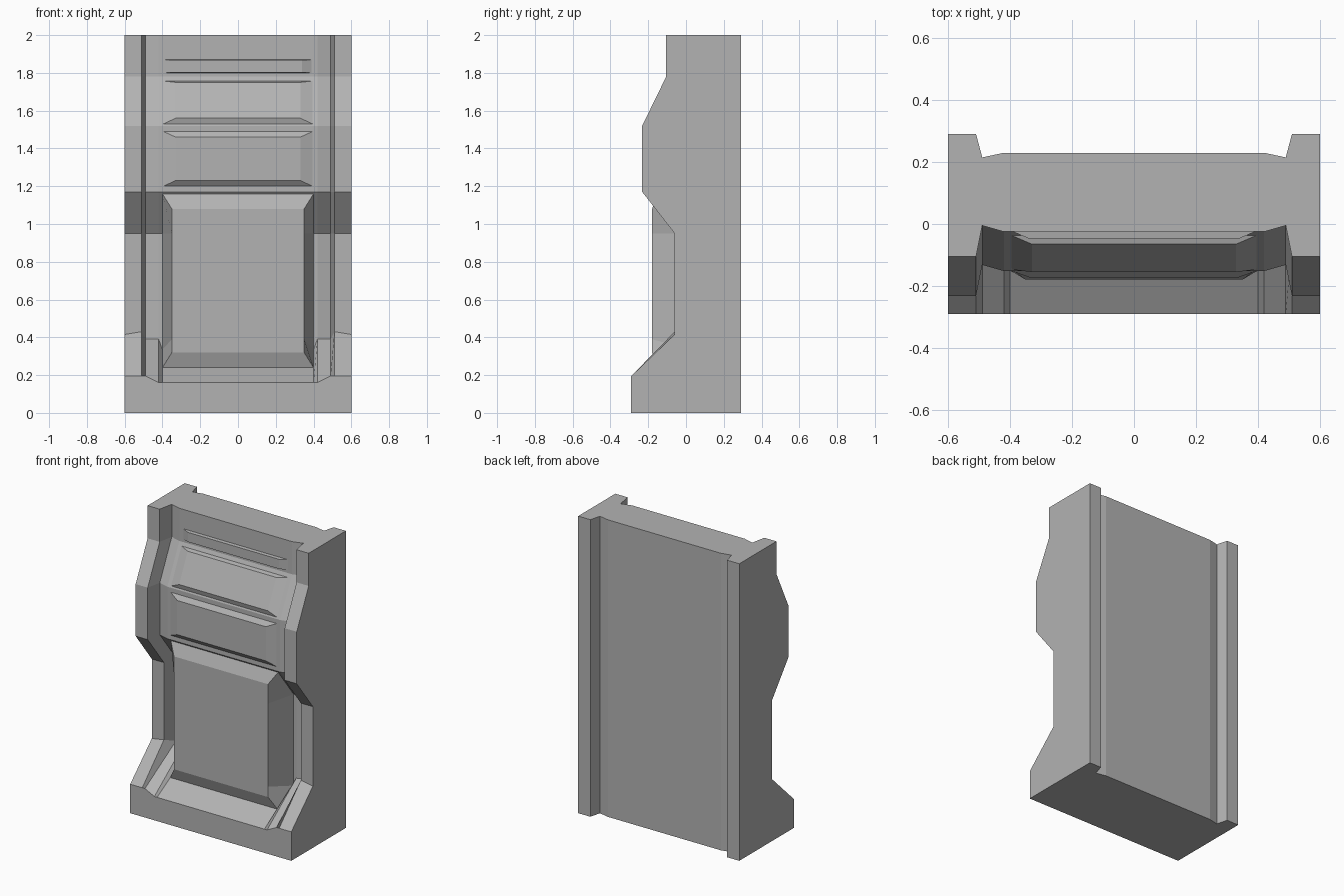
import bpy, bmesh

if "Cube" in bpy.data.objects:
    bpy.data.objects.remove(bpy.data.objects["Cube"])

grey = bpy.data.materials.new("dark_grey")
grey.diffuse_color = (0.45, 0.45, 0.45, 1)
grey.use_nodes = True
grey.node_tree.nodes["Principled BSDF"].inputs["Base Color"].default_value = grey.diffuse_color


def finish(name, bm):
    bmesh.ops.remove_doubles(bm, verts=bm.verts, dist=1e-5)
    bmesh.ops.recalc_face_normals(bm, faces=bm.faces)
    mesh = bpy.data.meshes.new(name)
    bm.to_mesh(mesh)
    bm.free()
    mesh.materials.append(grey)
    obj = bpy.data.objects.new(name, mesh)
    bpy.context.collection.objects.link(obj)
    return obj


def loft(bm, rings):
    """Bridge closed rings of equal length and cap both ends."""
    loops = [[bm.verts.new(p) for p in ring] for ring in rings]
    n = len(loops[0])
    for a, b in zip(loops, loops[1:]):
        for i in range(n):
            j = (i + 1) % n
            bm.faces.new((a[i], a[j], b[j], b[i]))
    bm.faces.new(loops[0])
    bm.faces.new(loops[-1])


# Wall body: side profiles placed across the width, outer pillar to inner recess
def profile(inset, base_top, slope_top, back):
    return [(-0.29, 0), (-0.29, base_top), (-0.06 + inset, slope_top),
            (-0.06 + inset, 0.95), (-0.232 + inset, 1.17), (-0.232 + inset, 1.52),
            (-0.105 + inset, 1.78), (-0.105 + inset, 2), (back, 2), (back, 0)]


half = [(0.60, profile(0, 0.195, 0.415, 0.29)),
        (0.51, profile(0, 0.195, 0.43, 0.29)),
        (0.49, profile(0.10, 0.195, 0.39, 0.215)),
        (0.42, profile(0.08, 0.16, 0.39, 0.23)),
        (0.40, profile(0.08, 0.16, 0.335, 0.23))]
stations = [(-x, p) for x, p in half] + half[::-1]
bm = bmesh.new()
loft(bm, [[(x, y, z) for y, z in p] for x, p in stations])
finish("wall_body", bm)


# Raised bevelled panels: the outer outline lies on the wall, the inner is the face
def raised_panel(name, outer_w, inner_w, outer, inner):
    bm = bmesh.new()

    def column(x, pts):
        return [bm.verts.new((x, y, z)) for y, z in pts]

    ol, orr = column(-outer_w, outer), column(outer_w, outer)
    il, ir = column(-inner_w, inner), column(inner_w, inner)
    for a, b in ((ol, il), (il, ir), (ir, orr), (orr, ol)):
        for k in range(len(a) - 1):
            bm.faces.new((a[k], b[k], b[k + 1], a[k + 1]))
    for k in (0, -1):
        bm.faces.new((ol[k], il[k], ir[k], orr[k]))
    finish(name, bm)


raised_panel("top_strip", 0.39, 0.34,
             [(-0.025, 1.87), (-0.025, 1.80)], [(-0.047, 1.867), (-0.047, 1.803)])
raised_panel("slope_panel", 0.395, 0.33,
             [(-0.037, 1.757), (-0.147, 1.53)], [(-0.065, 1.75), (-0.155, 1.56)])
raised_panel("belly_panel", 0.395, 0.33,
             [(-0.152, 1.49), (-0.152, 1.20)], [(-0.175, 1.46), (-0.175, 1.23)])
raised_panel("lower_panel", 0.40, 0.35,
             [(-0.144, 1.16), (0.02, 0.95), (0.02, 0.335), (-0.15, 0.24)],
             [(-0.18, 1.08), (-0.18, 0.95), (-0.18, 0.39), (-0.18, 0.32)])
